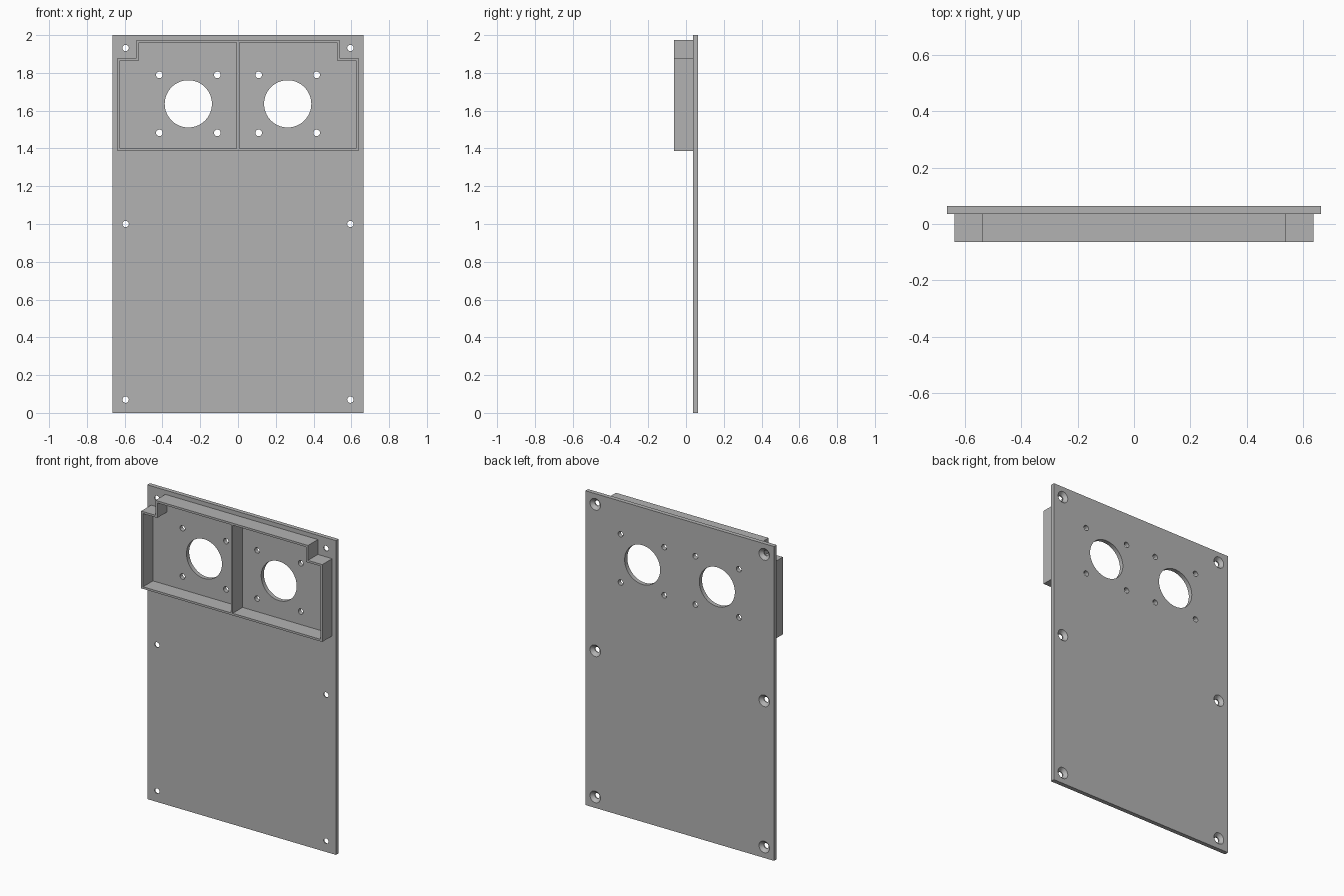
import bpy, bmesh, math

if "Cube" in bpy.data.objects:
    bpy.data.objects.remove(bpy.data.objects["Cube"])

# Main dimensions
HALF_W, HEIGHT = 0.664, 2.0
FRONT, PLATE_FRONT, BACK = -0.063, 0.036, 0.063
WALL = 0.0133
BOTTOM, SHOULDER, TOP = 1.386, 1.878, 1.973
SIDE, NOTCH = 0.6375, 0.537

grey = bpy.data.materials.new("matte_grey")
grey.use_nodes = True
grey.diffuse_color = (0.45, 0.45, 0.45, 1)
grey.node_tree.nodes["Principled BSDF"].inputs["Base Color"].default_value = (0.45, 0.45, 0.45, 1)


def loft(bm, rings):
    """Closed solid through rings with equal point counts."""
    rows = [[bm.verts.new(p) for p in ring] for ring in rings]
    bm.faces.new(rows[0])
    bm.faces.new(rows[-1][::-1])
    n = len(rows[0])
    for a, b in zip(rows, rows[1:]):
        for i in range(n):
            bm.faces.new((a[i], b[i], b[(i + 1) % n], a[(i + 1) % n]))


def prism(bm, outline, y0, y1):
    loft(bm, [[(x, y, z) for x, z in outline] for y in (y0, y1)])


def drill(bm, cx, cz, stages, sides=32):
    """Round cutter along y, given (y, radius) stages."""
    angles = [math.tau * i / sides for i in range(sides)]
    loft(bm, [[(cx + r * math.cos(a), y, cz + r * math.sin(a)) for a in angles]
              for y, r in stages])


def finish(name, bm):
    bmesh.ops.recalc_face_normals(bm, faces=bm.faces)
    mesh = bpy.data.meshes.new(name)
    bm.to_mesh(mesh)
    bm.free()
    mesh.materials.append(grey)
    obj = bpy.data.objects.new(name, mesh)
    bpy.context.collection.objects.link(obj)
    return obj


def cut(obj, cutter):
    mod = obj.modifiers.new("cut", "BOOLEAN")
    mod.operation, mod.solver, mod.object = "DIFFERENCE", "EXACT", cutter
    bpy.context.view_layer.objects.active = obj
    bpy.ops.object.modifier_apply(modifier=mod.name)
    bpy.data.objects.remove(cutter)
    bpy.ops.object.select_all(action="DESELECT")
    obj.select_set(True)
    bpy.ops.object.shade_smooth_by_angle(angle=math.radians(30))


# Flat panel
bm = bmesh.new()
prism(bm, [(-HALF_W, 0), (HALF_W, 0), (HALF_W, HEIGHT), (-HALF_W, HEIGHT)], PLATE_FRONT, BACK)
panel = finish("panel", bm)

# Panel holes: round openings, their mounting holes, countersunk edge screws
bm = bmesh.new()
for s in (-1, 1):
    cx, cz, step = s * 0.263, 1.636, 0.1535
    drill(bm, cx, cz, [(0, 0.125), (0.1, 0.125)], 64)
    for dx in (-step, step):
        for dz in (-step, step):
            drill(bm, cx + dx, cz + dz, [(0, 0.0175), (0.1, 0.0175)])
    for z in (0.07, 1.0, 1.932):
        drill(bm, s * 0.595, z, [(0, 0.0168), (0.043, 0.0168), (BACK, 0.037), (0.1, 0.037)])
cut(panel, finish("hole_cutter", bm))

# Raised frame with stepped upper corners
half = [(SIDE, BOTTOM), (SIDE, SHOULDER), (NOTCH, SHOULDER), (NOTCH, TOP)]
bm = bmesh.new()
prism(bm, half + [(-x, z) for x, z in reversed(half)], FRONT, PLATE_FRONT)
frame = finish("raised_frame", bm)

# Two compartments, leaving the thin walls and the centre divider
pocket = [(WALL / 2, BOTTOM + WALL), (SIDE - WALL, BOTTOM + WALL),
          (SIDE - WALL, SHOULDER - WALL), (NOTCH - WALL, SHOULDER - WALL),
          (NOTCH - WALL, TOP - WALL), (WALL / 2, TOP - WALL)]
bm = bmesh.new()
for s in (-1, 1):
    prism(bm, [(s * x, z) for x, z in pocket], -0.1, 0.1)
cut(frame, finish("pocket_cutter", bm))
